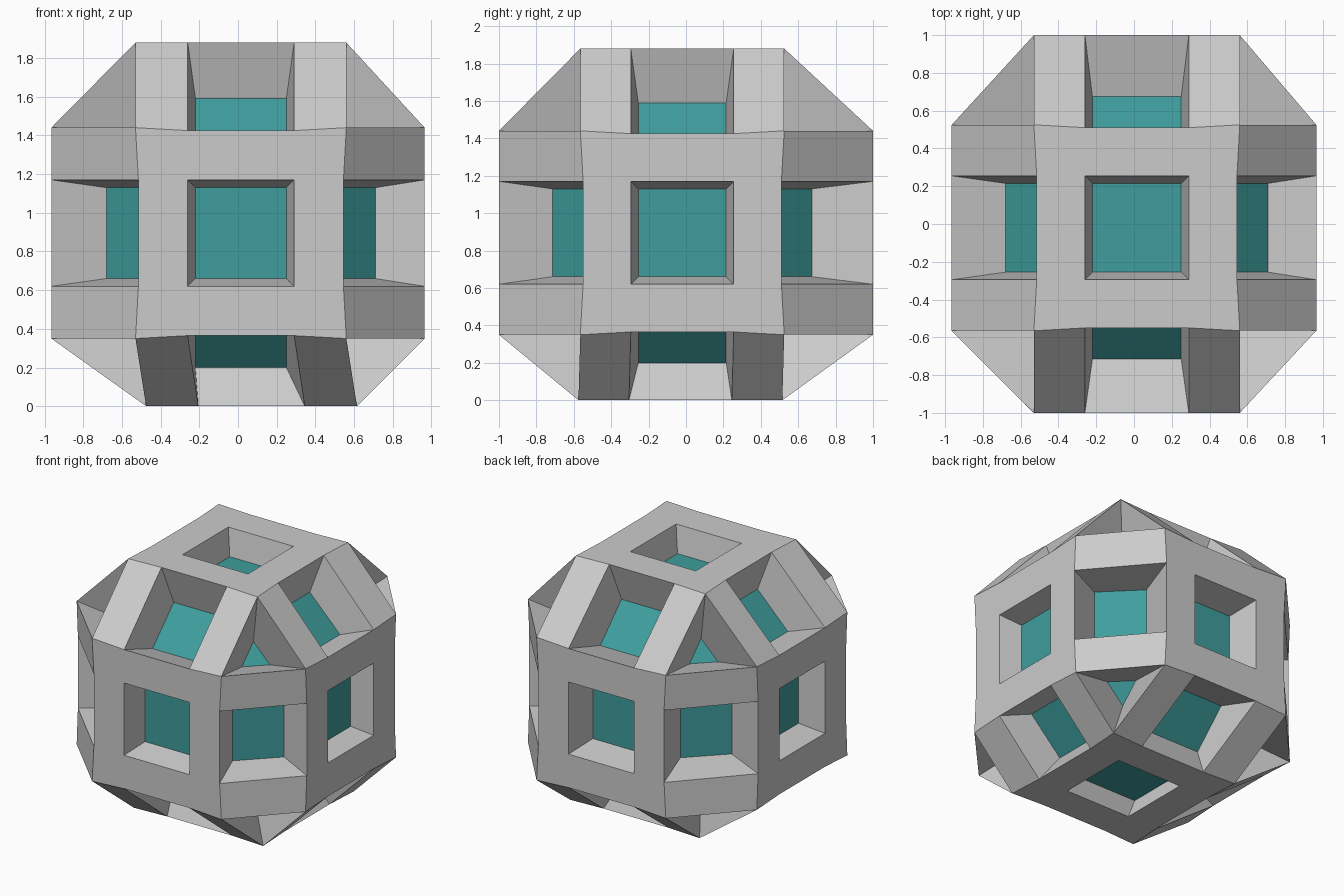
import bpy, bmesh
from itertools import product
from mathutils import Vector

if "Cube" in bpy.data.objects:
    bpy.data.objects.remove(bpy.data.objects["Cube"])

C = Vector((0.015, -0.02, 0.895))            # centre of the recessed panes
PLANES = ((-0.965, 0.965), (-1.0, 1.0), (0.0, 1.88))
CORNER, NOTCH, WIN, PANE = 0.545, 0.53, 0.275, 0.235

bm = bmesh.new()


def vec(axes, vals):
    v = Vector((0, 0, 0))
    for a, x in zip(axes, vals):
        v[a] = x
    return v


def inner(axes, vals):
    return C + vec(axes, vals)


def outer(axes, vals):
    """Point on the cube face normal to axes[0]; vals[0] is its sign."""
    p = C + vec(axes, vals)
    a = axes[0]
    p[a] = PLANES[a][vals[0] > 0]
    if a == 2 and vals[0] < 0:               # foot face sits slightly off centre
        p += Vector((0.055, -0.01, 0))
    return p


def face(points, mat=0):
    bm.faces.new([bm.verts.new(p) for p in points]).material_index = mat


def recess(rim, floor):
    """Tapered walls from rim to floor, closed with a coloured pane."""
    n = len(rim)
    for i in range(n):
        j = (i + 1) % n
        face([rim[i], rim[j], floor[j], floor[i]])
    face(floor, 1)


SQUARE = ((1, 1), (-1, 1), (-1, -1), (1, -1))

# Six square frames with windows
for a in range(3):
    b, c = (a + 1) % 3, (a + 2) % 3
    for s in (-1, 1):
        for ax, t in product(((a, b, c), (a, c, b)), (-1, 1)):
            outline = ((CORNER, CORNER), (NOTCH, WIN), (NOTCH, -WIN),
                       (CORNER, -CORNER), (WIN, -WIN), (WIN, WIN))
            face([outer(ax, (s, t * u, v)) for u, v in outline])
        recess([outer((a, b, c), (s, u * WIN, v * WIN)) for u, v in SQUARE],
               [inner((a, b, c), (s * 0.785, u * PANE, v * PANE)) for u, v in SQUARE])

# Twelve slanted windows, each between a pair of bars
for k in range(3):
    i, j = (k + 1) % 3, (k + 2) % 3
    for si, sj in product((-1, 1), repeat=2):
        A = lambda n, w: outer((i, j, k), (si, sj * n, w))
        B = lambda n, w: outer((j, i, k), (sj, si * n, w))
        for t in (-1, 1):
            face([A(CORNER, t * CORNER), A(NOTCH, t * WIN),
                  B(NOTCH, t * WIN), B(CORNER, t * CORNER)])
        recess([A(NOTCH, WIN), A(NOTCH, -WIN), B(NOTCH, -WIN), B(NOTCH, WIN)],
               [inner((i, j, k), (si * p, sj * q, w * PANE))
                for p, q, w in ((0.695, 0.44, 1), (0.695, 0.44, -1),
                                (0.44, 0.695, -1), (0.44, 0.695, 1))])

# Eight triangular corner recesses
for s in product((-1, 1), repeat=3):
    rim, floor = [], []
    for a in range(3):
        ax = (a, (a + 1) % 3, (a + 2) % 3)
        sg = [s[x] for x in ax]
        rim.append(outer(ax, (sg[0], sg[1] * CORNER, sg[2] * CORNER)))
        floor.append(inner(ax, (sg[0] * 0.57, sg[1] * 0.43, sg[2] * 0.43)))
    recess(rim, floor)

bmesh.ops.remove_doubles(bm, verts=bm.verts, dist=0.0005)
bmesh.ops.recalc_face_normals(bm, faces=bm.faces)


def make_part(name, mat_index):
    part = bm.copy()
    bmesh.ops.delete(part, geom=[f for f in part.faces if f.material_index != mat_index],
                     context='FACES')
    for f in part.faces:
        f.material_index = 0
    mesh = bpy.data.meshes.new(name)
    part.to_mesh(mesh)
    part.free()
    ob = bpy.data.objects.new(name, mesh)
    bpy.context.collection.objects.link(ob)
    return ob


# Grey frame and teal panes
make_part("window_frame_shell", 0)
teal = bpy.data.materials.new("teal")
teal.diffuse_color = (0.05, 0.34, 0.34, 1)
teal.use_nodes = True
teal.node_tree.nodes["Principled BSDF"].inputs["Base Color"].default_value = teal.diffuse_color
make_part("recessed_panes", 1).data.materials.append(teal)
bm.free()
